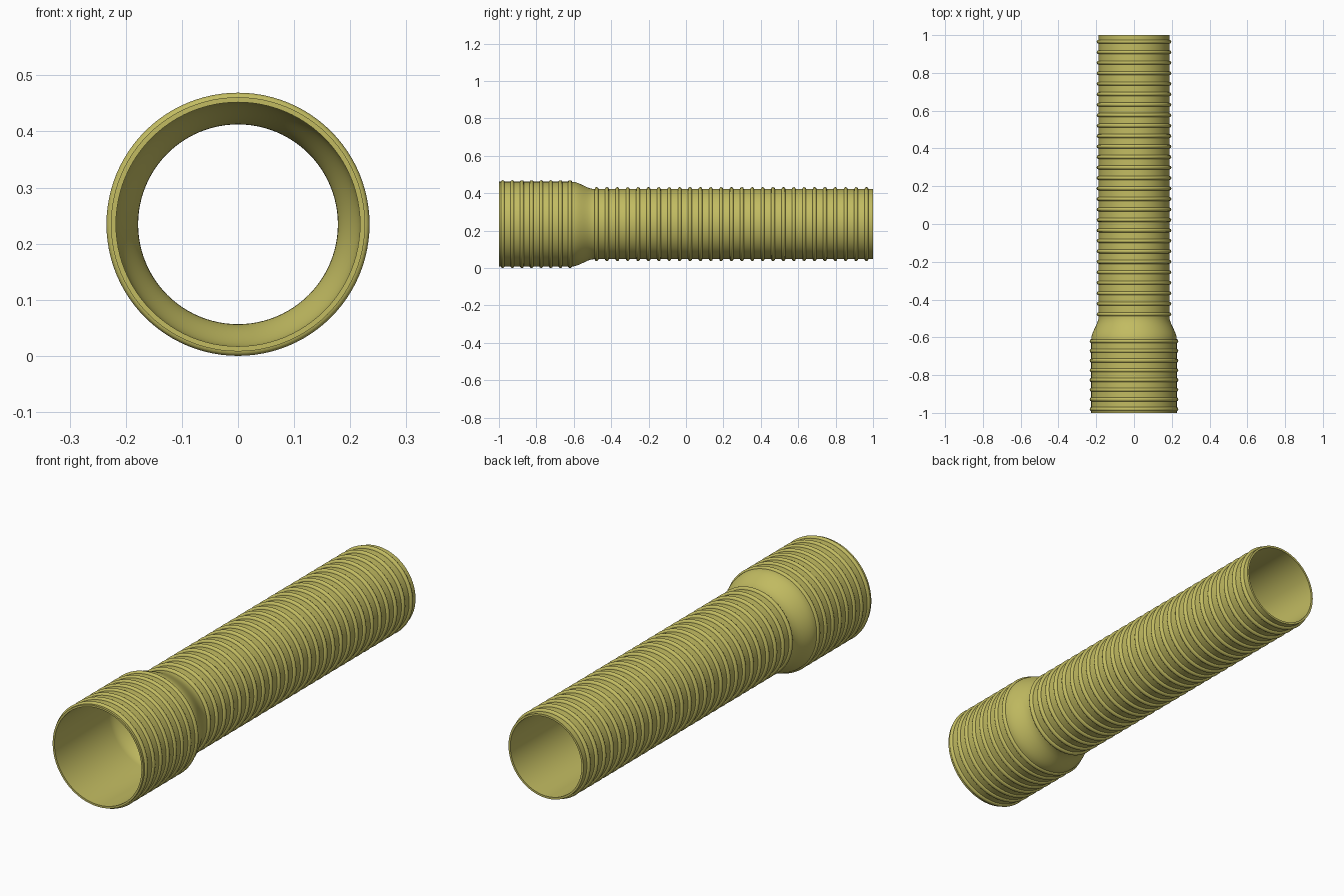
import bpy, bmesh, math

if "Cube" in bpy.data.objects:
    bpy.data.objects.remove(bpy.data.objects["Cube"])

SEG = 96
AXIS_Z = 0.2345
R_SOCKET, R_PIPE = 0.2265, 0.1875     # outer wall radii
IN_SOCKET, IN_PIPE = 0.2175, 0.178    # bore radii
T0, T1 = -0.61, -0.49                 # taper start and end


def wall(y, wide, narrow):
    """Radius along the pipe, easing from the socket down to the narrow run."""
    t = min(max((y - T0) / (T1 - T0), 0), 1)
    return wide + (narrow - wide) * t * t * (3 - 2 * t)


# Rib positions: (centre y, base radius, half width, height)
ribs = [(-0.98 + 0.0514 * i, R_SOCKET, 0.010, 0.008) for i in range(8)]
ribs += [(0.965 - 0.0555 * i, R_PIPE, 0.010, 0.010) for i in range(28)]
ribs.sort()

# Outer profile: wall with half-round ribs
outer = [(-1.0, R_SOCKET)]
for y, r, w, h in ribs:
    for k in range(9):
        a = math.pi * k / 8
        py = y - w * math.cos(a)
        outer.append((py, max(r + h * math.sin(a), wall(py, R_SOCKET, R_PIPE))))
for k in range(1, 12):
    py = T0 + (T1 - T0) * k / 12
    if all(abs(py - y) > w + 0.001 for y, r, w, h in ribs):
        outer.append((py, wall(py, R_SOCKET, R_PIPE)))
outer.sort()
outer.append((1.0, R_PIPE))

# Inner profile: plain bore with the same taper
inner = [(1.0, IN_PIPE)]
inner += [(y, wall(y, IN_SOCKET, IN_PIPE))
          for y in (T1 - (T1 - T0) * k / 12 for k in range(13))]
inner.append((-1.0, IN_SOCKET))
profile = outer + inner

# Lathe the closed profile around the y axis
bm = bmesh.new()
rings = []
for y, r in profile:
    rings.append([bm.verts.new((r * math.cos(2 * math.pi * s / SEG), y,
                                AXIS_Z + r * math.sin(2 * math.pi * s / SEG)))
                  for s in range(SEG)])
for i, a in enumerate(rings):
    b = rings[(i + 1) % len(rings)]
    for s in range(SEG):
        n = (s + 1) % SEG
        bm.faces.new((a[s], a[n], b[n], b[s]))
bmesh.ops.recalc_face_normals(bm, faces=bm.faces)
mesh = bpy.data.meshes.new("ribbed_pipe")
bm.to_mesh(mesh)
bm.free()

pipe = bpy.data.objects.new("ribbed_pipe", mesh)
bpy.context.collection.objects.link(pipe)
mat = bpy.data.materials.new("olive_yellow")
mat.diffuse_color = (0.54, 0.50, 0.12, 1)
mat.use_nodes = True
mat.node_tree.nodes["Principled BSDF"].inputs["Base Color"].default_value = mat.diffuse_color
mesh.materials.append(mat)

bpy.context.view_layer.objects.active = pipe
pipe.select_set(True)
bpy.ops.object.shade_smooth_by_angle(angle=math.radians(35))
